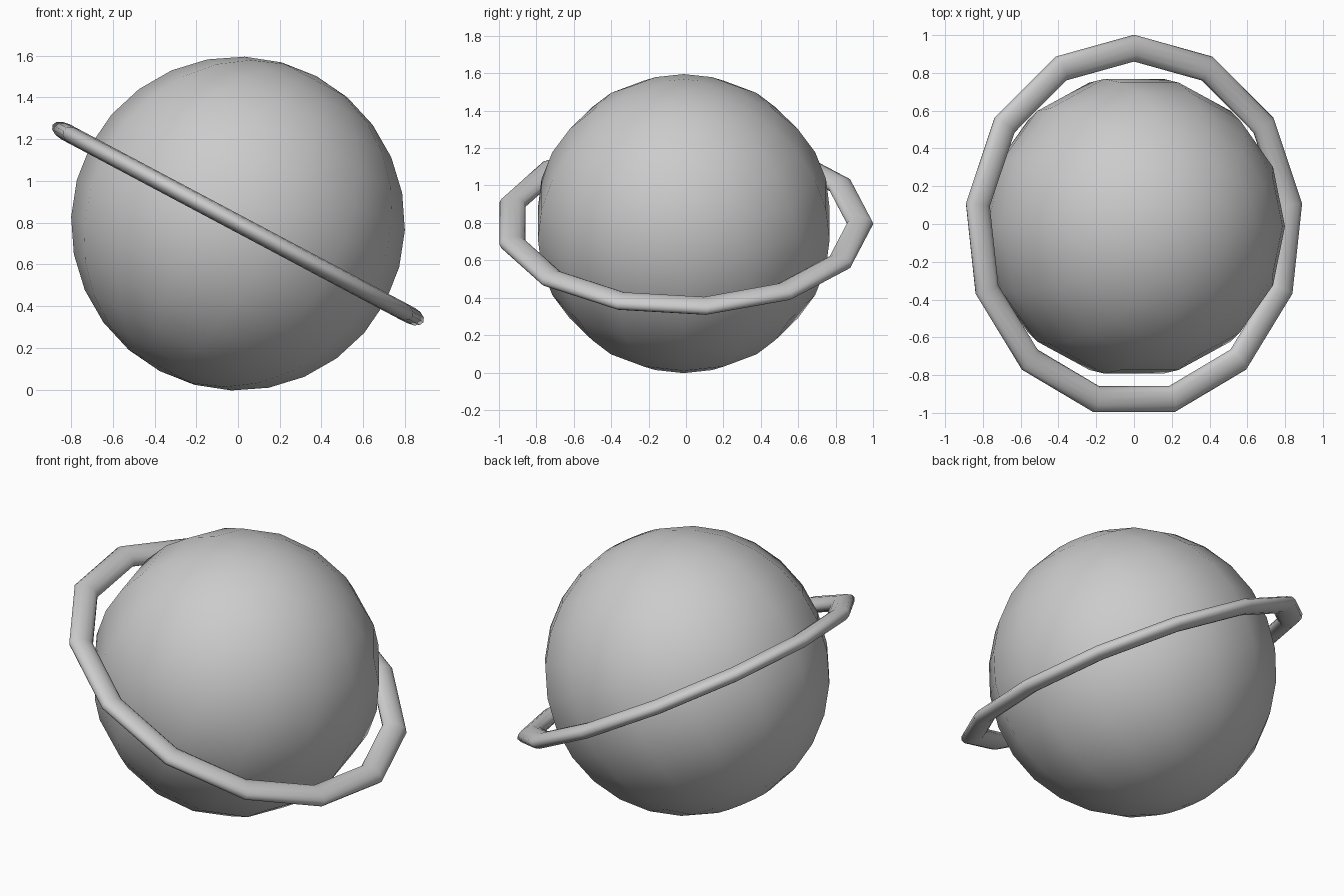
import bpy
from math import radians
from mathutils import Matrix

cube = bpy.data.objects.get("Cube")
if cube:
    bpy.data.objects.remove(cube, do_unlink=True)

grey = bpy.data.materials.new("plain_grey")
grey.use_nodes = True
COLOUR = (0.6, 0.6, 0.6, 1)
grey.diffuse_color = COLOUR
grey.node_tree.nodes["Principled BSDF"].inputs["Base Color"].default_value = COLOUR

# Both parts share one tilted frame, with a corner pointing to the back
TILT = (Matrix.Translation((0, -0.012, 0.796))
        @ Matrix.Rotation(radians(28), 4, 'Y')
        @ Matrix.Rotation(radians(90), 4, 'Z'))


def finish(name, flatten=1.0):
    """Name, tilt, colour and smooth the part just added."""
    part = bpy.context.object
    part.name = name
    part.data.transform(TILT @ Matrix.Diagonal((1, 1, flatten, 1)))
    part.data.materials.append(grey)
    bpy.ops.object.shade_smooth()


# Planet ball
bpy.ops.mesh.primitive_uv_sphere_add(segments=14, ring_count=14, radius=0.8)
finish("planet")

# Thirteen-sided flattened ring
bpy.ops.mesh.primitive_torus_add(major_segments=13, minor_segments=12,
                                 major_radius=0.943, minor_radius=0.071)
finish("planet_ring", flatten=0.58)
